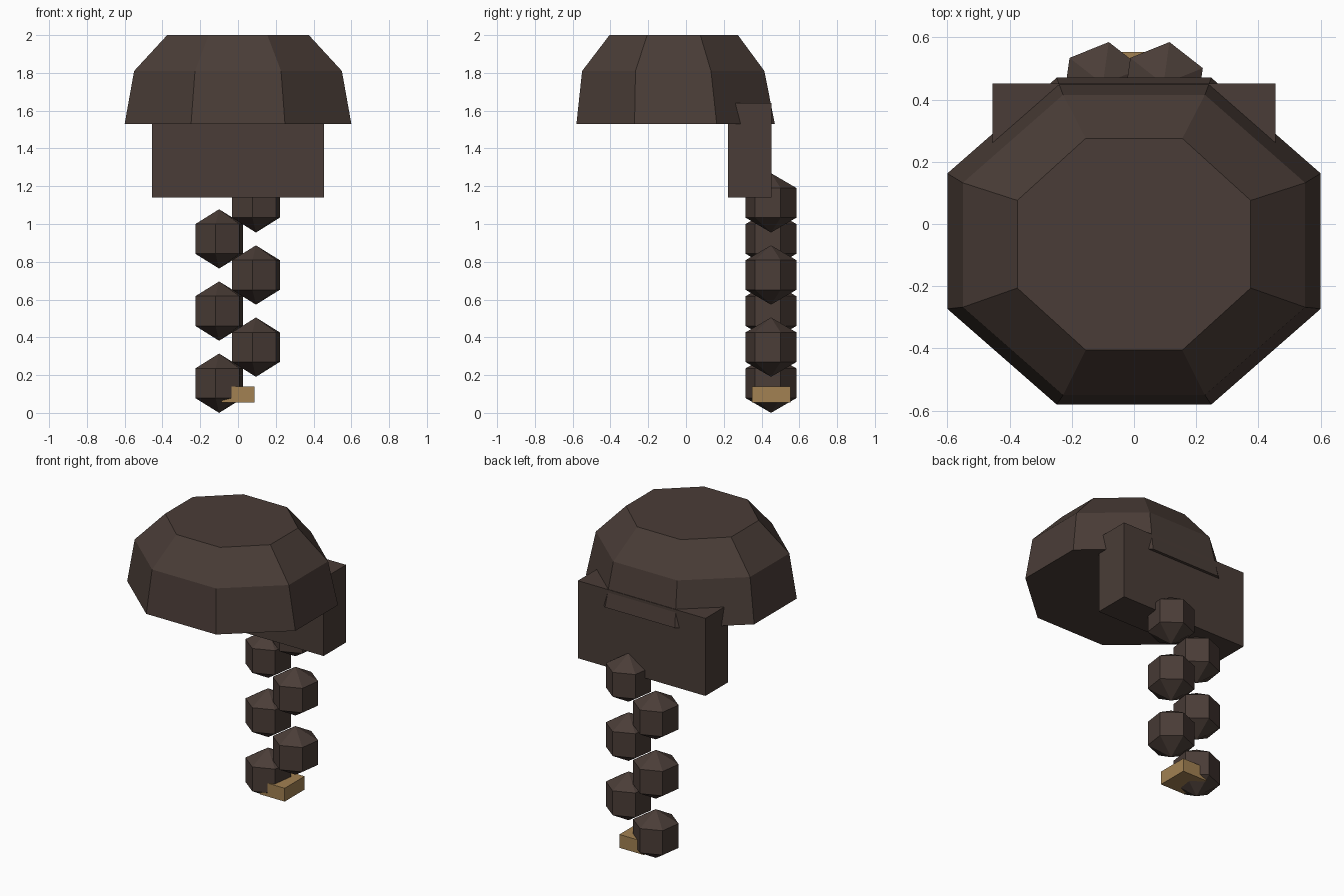
import bpy, bmesh, math
from mathutils import Matrix

if "Cube" in bpy.data.objects:
    bpy.data.objects.remove(bpy.data.objects["Cube"])


def material(name, color):
    m = bpy.data.materials.new(name)
    m.diffuse_color = (*color, 1)
    m.use_nodes = True
    m.node_tree.nodes["Principled BSDF"].inputs["Base Color"].default_value = m.diffuse_color
    return m


BROWN = material("dark brown", (0.068, 0.046, 0.038))
GOLD = material("gold", (0.36, 0.22, 0.085))


def finish(name, bm, mat):
    bmesh.ops.recalc_face_normals(bm, faces=bm.faces)
    mesh = bpy.data.meshes.new(name)
    bm.to_mesh(mesh)
    bm.free()
    mesh.materials.append(mat)
    obj = bpy.data.objects.new(name, mesh)
    bpy.context.collection.objects.link(obj)
    return obj


def box(name, lo, hi, mat):
    bm = bmesh.new()
    center = [(a + b) / 2 for a, b in zip(lo, hi)]
    size = [b - a for a, b in zip(lo, hi)]
    bmesh.ops.create_cube(bm, size=1, matrix=Matrix.Translation(center) @ Matrix.Diagonal((*size, 1)))
    finish(name, bm, mat)


# Hair cap: octagonal rings (half width x, front y, back y, z), capped flat
bm = bmesh.new()
rings = []
for hx, y0, y1, z in [(0.6, -0.58, 0.47, 1.53), (0.55, -0.55, 0.415, 1.81), (0.375, -0.405, 0.275, 2.0)]:
    k = 1 / math.cos(math.pi / 8)
    angles = [math.pi / 8 + i * math.pi / 4 for i in range(8)]
    rings.append([bm.verts.new((hx * k * math.cos(a), (y0 + y1) / 2 + (y1 - y0) / 2 * k * math.sin(a), z))
                  for a in angles])
for low, high in zip(rings, rings[1:]):
    for i in range(8):
        j = (i + 1) % 8
        bm.faces.new((low[i], low[j], high[j], high[i]))
bm.faces.new(rings[0])
bm.faces.new(rings[-1])
finish("hair_cap", bm, BROWN)

# Block of hair at the nape
box("back_hair", (-0.455, 0.222, 1.14), (0.455, 0.452, 1.64), BROWN)

# Braid: two staggered columns of six-sided beads
for i in range(6):
    x = 0.095 if i % 2 else -0.1
    bm = bmesh.new()
    bmesh.ops.create_uvsphere(bm, u_segments=6, v_segments=3, radius=0.157)
    # start from a known vertex direction, then turn to 22 degrees
    v = max(bm.verts, key=lambda v: v.co.x)
    turn = math.radians(22) - math.atan2(v.co.y, v.co.x)
    bm.transform(Matrix.Translation((x, 0.45, 0.157 + i * 0.191)) @ Matrix.Rotation(turn, 4, "Z"))
    finish("braid_bead_%d" % (i + 1), bm, BROWN)

# Clasp at the end of the braid
box("braid_clasp", (-0.088, 0.35, 0.054), (0.088, 0.553, 0.14), GOLD)
